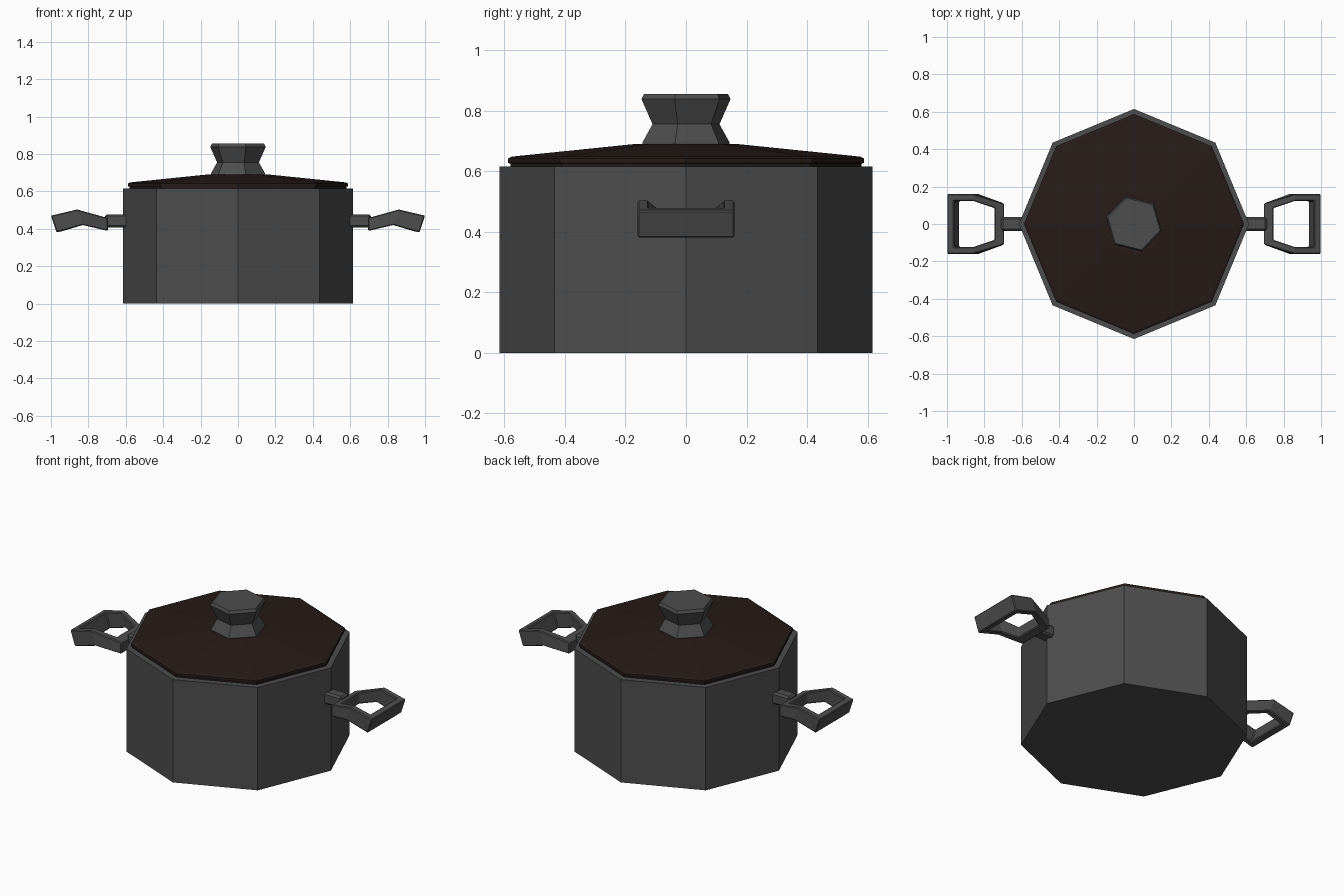
import bpy, bmesh
from math import cos, sin, radians, pi

if "Cube" in bpy.data.objects:
    bpy.data.objects.remove(bpy.data.objects["Cube"])

def material(name, rgb):
    m = bpy.data.materials.new(name)
    m.diffuse_color = (*rgb, 1)
    m.use_nodes = True
    m.node_tree.nodes["Principled BSDF"].inputs["Base Color"].default_value = m.diffuse_color
    return m

IRON = material("dark_grey", (0.075, 0.075, 0.075))
BROWN = material("dark_brown", (0.02, 0.011, 0.009))

def finish(name, bm, mat):
    bmesh.ops.recalc_face_normals(bm, faces=bm.faces)
    me = bpy.data.meshes.new(name)
    bm.to_mesh(me)
    bm.free()
    me.materials.append(mat)
    ob = bpy.data.objects.new(name, me)
    bpy.context.collection.objects.link(ob)
    return ob

def turned(name, profile, sides, mat, turn=0):
    """Flat-sided lathe with capped ends, from (radius, z) pairs."""
    bm = bmesh.new()
    rings = []
    for r, z in profile:
        angles = [radians(turn) + 2 * pi * i / sides for i in range(sides)]
        rings.append([bm.verts.new((r * cos(a), r * sin(a), z)) for a in angles])
    for lo, hi in zip(rings, rings[1:]):
        for i in range(sides):
            j = (i + 1) % sides
            bm.faces.new((lo[i], lo[j], hi[j], hi[i]))
    bm.faces.new(rings[0])
    bm.faces.new(rings[-1])
    return finish(name, bm, mat)

def mirror_x(ob, bevel):
    b = ob.modifiers.new("bevel", 'BEVEL')
    b.width, b.segments = bevel, 1
    m = ob.modifiers.new("mirror", 'MIRROR')
    m.use_axis = (True, False, False)

# Hollow eight-sided body
turned("pot_body", [(0.615, 0), (0.615, 0.615), (0.57, 0.615), (0.57, 0.04)], 8, IRON)

# Shallow lid with a small stepped rim
turned("lid", [(0.56, 0.58), (0.56, 0.61), (0.58, 0.616), (0.58, 0.625),
               (0.588, 0.627), (0.588, 0.642), (0.575, 0.648), (0.165, 0.69)], 8, BROWN)

# Six-sided waisted knob
turned("lid_knob", [(0.15, 0.685), (0.15, 0.694), (0.115, 0.755),
                    (0.153, 0.838), (0.144, 0.855)], 6, IRON, turn=-14)

# Bent handle frames: each station is outer/inner (x, y), top z, bottom z, bottom x shift
half = [((0.695, 0.11), (0.745, 0.085), 0.457, 0.388, 0.0, 0.0),
        ((0.86, 0.16), (0.86, 0.123), 0.503, 0.420, -0.03, -0.03),
        ((1.0, 0.16), (0.963, 0.123), 0.470, 0.380, -0.03, -0.03)]
stations = [(s, 1) for s in half] + [(s, -1) for s in reversed(half)]
bm = bmesh.new()
rings = []
for (o, i, top, bot, so, si), sgn in stations:
    slope = 0.24 * (o[0] - i[0]) if o[0] > 0.9 else 0.28 * (i[0] - o[0])
    ring = [(o[0], o[1], top), (i[0], i[1], top + slope),
            (i[0] + si, i[1], bot + slope), (o[0] + so, o[1], bot)]
    rings.append([bm.verts.new((x, sgn * y, z)) for x, y, z in ring])
for a, b in zip(rings, rings[1:] + rings[:1]):
    for k in range(4):
        n = (k + 1) % 4
        bm.faces.new((a[k], a[n], b[n], b[k]))
mirror_x(finish("handle_frames", bm, IRON), 0.005)

# Short stems joining the handles to the body
bm = bmesh.new()
bmesh.ops.create_cube(bm, size=1)
for v in bm.verts:
    v.co = (0.645 + v.co.x * 0.13, v.co.y * 0.074, 0.442 + v.co.z * 0.07)
mirror_x(finish("handle_stems", bm, IRON), 0.01)
